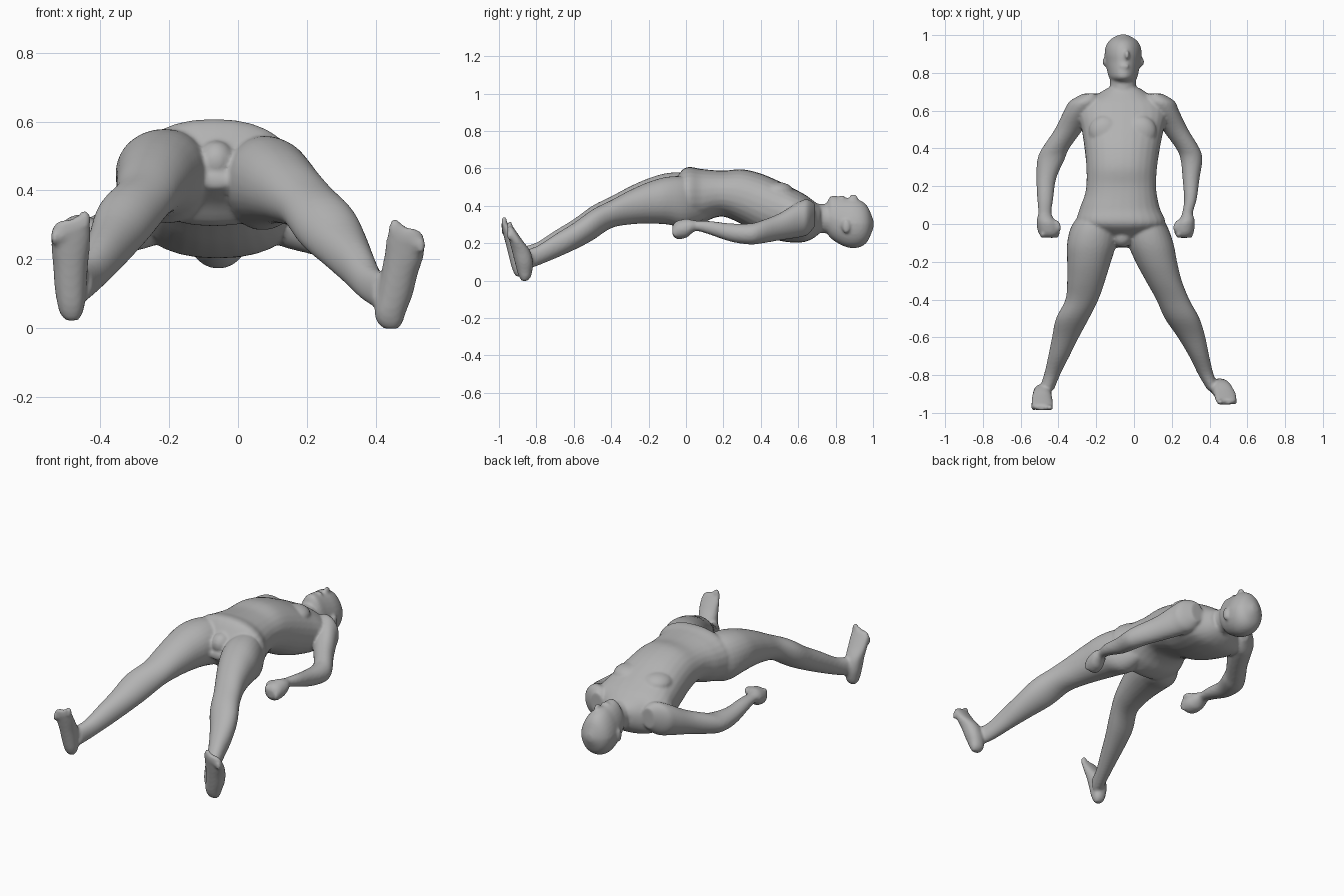
import bpy, bmesh, math
from mathutils import Matrix, Vector

cube = bpy.data.objects.get("Cube")
if cube:
    bpy.data.objects.remove(cube, do_unlink=True)

skin = bpy.data.materials.new("plain grey")
skin.use_nodes = True
GREY = (0.45, 0.45, 0.45, 1)
skin.diffuse_color = GREY
bsdf = skin.node_tree.nodes["Principled BSDF"]
bsdf.inputs["Base Color"].default_value = GREY
bsdf.inputs["Roughness"].default_value = 0.7

SIDES, STEPS = 28, 4
bm = bmesh.new()


def smooth_rows(rows):
    """Catmull-Rom interpolation between section rows."""
    out = []
    for i in range(len(rows) - 1):
        p0, p1, p2 = rows[max(i - 1, 0)], rows[i], rows[i + 1]
        p3 = rows[min(i + 2, len(rows) - 1)]
        for s in range(STEPS):
            t = s / STEPS
            out.append([0.5 * (2 * b + (c - a) * t + (2 * a - 5 * b + 4 * c - d) * t * t
                               + (3 * b - a - 3 * c + d) * t ** 3)
                        for a, b, c, d in zip(p0, p1, p2, p3)])
    out.append(list(rows[-1]))
    return out


def loft(rows, axis="y", power=1.0, taper=0.0):
    """Closed tube through sections (position, x0, x1, v0, v1) along y or z."""
    rings = []
    for p, x0, x1, v0, v1 in smooth_rows(rows):
        ring = []
        for k in range(SIDES):
            a = 2 * math.pi * k / SIDES
            c, s = (math.copysign(abs(f) ** power, f) for f in (math.cos(a), math.sin(a)))
            x = (x0 + x1) / 2 + (x1 - x0) / 2 * c * (1 - taper * max(s, 0))
            v = (v0 + v1) / 2 + (v1 - v0) / 2 * s
            ring.append(bm.verts.new((x, p, v) if axis == "y" else (x, v, p)))
        rings.append(ring)
    faces = [bm.faces.new(rings[0]), bm.faces.new(rings[-1][::-1])]
    for r, q in zip(rings, rings[1:]):
        for k in range(SIDES):
            n = (k + 1) % SIDES
            faces.append(bm.faces.new((r[k], q[k], q[n], r[n])))
    bmesh.ops.recalc_face_normals(bm, faces=faces)


def ball(pos, size, turn=0.0):
    """Ellipsoid with half sizes, turned about z."""
    m = (Matrix.Translation(Vector(pos)) @ Matrix.Rotation(turn, 4, "Z")
         @ Matrix.Diagonal((*size, 1)))
    bmesh.ops.create_uvsphere(bm, u_segments=20, v_segments=12, radius=1, matrix=m)


# Torso from crotch to neck
loft([(-.125, -.10, -.03, .41, .44), (-.06, -.20, .08, .36, .54), (0, -.30, .165, .30, .605),
      (.08, -.288, .138, .305, .597), (.15, -.262, .122, .335, .59), (.21, -.252, .117, .34, .588),
      (.30, -.252, .122, .30, .595), (.40, -.262, .137, .245, .572), (.50, -.277, .157, .213, .53),
      (.58, -.295, .175, .203, .49), (.64, -.28, .16, .208, .457), (.69, -.19, .075, .232, .42),
      (.72, -.14, .03, .26, .40)], power=0.9)
# Chest, pubic mound
for side in (-1, 1):
    ball((-.06 + side * .095, .49, .475), (.085, .085, .052))
ball((-.063, -.065, .485), (.055, .06, .06))

# Neck and head
loft([(.64, -.14, .03, .24, .42), (.72, -.128, .012, .255, .41), (.82, -.128, .012, .24, .41)])
loft([(.75, -.11, -.005, .26, .41), (.775, -.132, .017, .225, .452), (.82, -.145, .028, .195, .45),
      (.86, -.152, .037, .178, .443), (.90, -.156, .041, .173, .44), (.94, -.15, .035, .183, .425),
      (.97, -.132, .017, .208, .397), (.99, -.105, -.012, .25, .355), (1.003, -.075, -.04, .285, .32)],
     power=0.95, taper=0.2)
ball((-.037, .895, .437), (.014, .026, .026))
ball((-.05, .835, .444), (.026, .012, .012))
for x, turn in ((-.153, .25), (.04, -.25)):
    ball((x, .855, .29), (.013, .022, .038), turn)

# Arms share heights and differ in sideways position
arm_y = (.69, .65, .60, .50, .40, .34, .24, .13, .06, .03, 0, -.05, -.072)
arm_z = ((.29, .41), (.245, .435), (.23, .42), (.215, .36), (.198, .32), (.193, .305), (.208, .305),
         (.245, .318), (.265, .32), (.252, .325), (.228, .33), (.222, .318), (.245, .295))
arms = {
    "right": ((-.27, -.19), (-.34, -.17), (-.37, -.2), (-.42, -.27), (-.487, -.343), (-.512, -.368),
              (-.517, -.412), (-.512, -.428), (-.507, -.437), (-.513, -.425), (-.515, -.4),
              (-.505, -.393), (-.47, -.42)),
    "left": ((.07, .15), (.05, .215), (.08, .238), (.15, .287), (.223, .347), (.247, .362),
             (.257, .347), (.265, .332), (.255, .312), (.243, .32), (.222, .322),
             (.214, .315), (.24, .29))}
for name, xs in arms.items():
    loft([(y, *x, *z) for y, x, z in zip(arm_y, xs, arm_z)])
    # Curled fingers across the end of the fist, thumb on the inner side
    x0, x1 = xs[11]
    for k in range(4):
        ball((x0 + .022 + k * (x1 - x0 - .04) / 3, -.055, .285 - .008 * k), (.015, .02, .03))
    inner = x1 - .012 if name == "right" else x0 + .012
    ball((inner, -.01, .30), (.017, .034, .017), .3 if name == "right" else -.3)

# Legs: the left one lies slightly lower
leg_y = (.1, 0, -.1, -.2, -.3, -.4, -.5, -.6, -.7, -.8, -.88)
leg_z = ((.35, .54), (.305, .575), (.32, .575), (.325, .547), (.32, .503), (.30, .45), (.235, .4),
         (.183, .328), (.138, .267), (.097, .203), (.07, .18))
legs = {
    "right": ((-.24, -.09), (-.325, -.08), (-.354, -.092), (-.354, -.122), (-.354, -.153), (-.363, -.188),
              (-.413, -.238), (-.434, -.292), (-.454, -.342), (-.477, -.392), (-.505, -.425)),
    "left": ((-.02, .10), (-.035, .17), (-.032, .208), (.008, .228), (.062, .253), (.118, .293),
             (.163, .347), (.232, .378), (.292, .398), (.342, .423), (.39, .455))}
for name, xs in legs.items():
    dz = 0 if name == "right" else -.02
    loft([(y, *x, z[0] + dz, z[1] + dz) for y, x, z in zip(leg_y, xs, leg_z)], power=0.95)

# Feet stand on their heels with toes up
foot_z = (.022, .04, .07, .12, .18, .24, .29, .312)
foot_y = ((-.908, -.88), (-.92, -.862), (-.932, -.853), (-.945, -.848), (-.96, -.862), (-.975, -.905),
          (-.986, -.94), (-.985, -.955))
feet = {
    "right": ((-.5, -.465), (-.516, -.453), (-.525, -.445), (-.533, -.44), (-.537, -.436), (-.543, -.43),
              (-.54, -.428), (-.52, -.433)),
    "left": ((.425, .465), (.405, .478), (.397, .488), (.404, .507), (.415, .522), (.426, .541),
             (.432, .54), (.44, .52))}
for name, xs in feet.items():
    right = name == "right"
    dz, dy = (0, 0) if right else (-.024, .03)
    loft([(z + dz, *x, y[0] + dy, y[1] + dy) for z, x, y in zip(foot_z, xs, foot_y)], axis="z", power=0.9)
    # Toes from big to little
    big, step = (-.446, -.0215) if right else (.456, .019)
    for k in range(5):
        r = .018 if k == 0 else .0125
        ball((big + step * k, -.972 + dy, .312 - .012 * k + dz), (r, .015, .032 - .002 * k))

mesh = bpy.data.meshes.new("body")
bm.to_mesh(mesh)
bm.free()
mesh.materials.append(skin)
body = bpy.data.objects.new("body", mesh)
bpy.context.collection.objects.link(body)

# Fuse all parts into one soft skin
fuse = body.modifiers.new("fuse", "REMESH")
fuse.mode = "VOXEL"
fuse.voxel_size = 0.008
fuse.use_smooth_shade = True
soften = body.modifiers.new("soften", "SMOOTH")
soften.factor = 0.5
soften.iterations = 6
